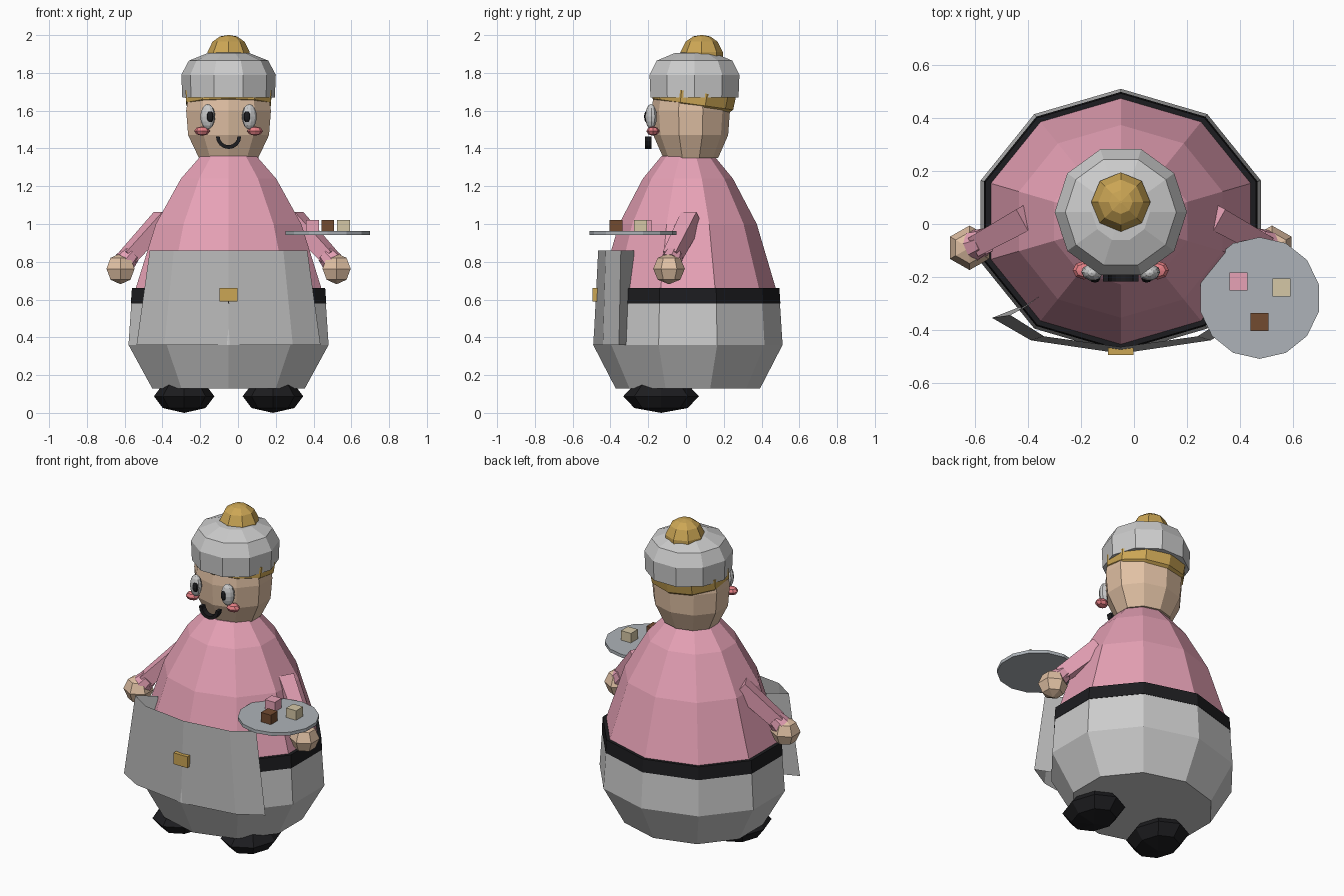
import bpy, bmesh, math
from mathutils import Vector, Matrix

if "Cube" in bpy.data.objects:
    bpy.data.objects.remove(bpy.data.objects["Cube"])

CX = -0.05  # figure's own centre line


def mat(name, r, g, b):
    m = bpy.data.materials.new(name)
    m.diffuse_color = (r, g, b, 1)
    m.use_nodes = True
    m.node_tree.nodes["Principled BSDF"].inputs["Base Color"].default_value = m.diffuse_color
    return m


PINK = mat("pink", 0.80, 0.36, 0.47)
WHITE = mat("white", 0.80, 0.80, 0.78)
GREY = mat("grey", 0.48, 0.48, 0.48)
STEEL = mat("steel", 0.42, 0.45, 0.48)
BLACK = mat("black", 0.012, 0.012, 0.014)
GOLD = mat("gold", 0.60, 0.38, 0.09)
SKIN = mat("skin", 0.75, 0.53, 0.37)
BLUSH = mat("blush", 0.80, 0.22, 0.24)
BROWN = mat("brown", 0.17, 0.07, 0.03)
CREAM = mat("cream", 0.66, 0.57, 0.38)


def finish(name, bm, material, recalc=True):
    if recalc:
        bmesh.ops.recalc_face_normals(bm, faces=bm.faces)
    me = bpy.data.meshes.new(name)
    bm.to_mesh(me)
    bm.free()
    me.materials.append(material)
    ob = bpy.data.objects.new(name, me)
    bpy.context.collection.objects.link(ob)
    return ob


def loft(bm, rings, closed=True):
    vs = [[bm.verts.new(p) for p in ring] for ring in rings]
    n = len(vs[0])
    for a, b in zip(vs, vs[1:]):
        for i in range(n if closed else n - 1):
            j = (i + 1) % n
            bm.faces.new((a[i], a[j], b[j], b[i]))
    return vs


def lathe(name, profile, n, material, start=90, x=CX, y=0.0, sy=1.0, tilt=0):
    """Revolve (radius, z) points with n flat sides; ends are capped."""
    bm = bmesh.new()
    ang = [math.radians(start + 360 * i / n) for i in range(n)]
    rings = [[(r * math.cos(a), sy * r * math.sin(a), z) for a in ang] for r, z in profile]
    vs = loft(bm, rings)
    bm.faces.new(vs[0])
    bm.faces.new(vs[-1])
    if tilt:
        mid = Vector((0, 0, profile[0][1]))
        bmesh.ops.rotate(bm, verts=bm.verts, cent=mid, matrix=Matrix.Rotation(math.radians(tilt), 3, 'X'))
    bmesh.ops.translate(bm, verts=bm.verts, vec=(x, y, 0))
    return finish(name, bm, material)


def ball(name, loc, size, material, u=8, v=6, rot=(0, 0, 0)):
    bm = bmesh.new()
    bmesh.ops.create_uvsphere(bm, u_segments=u, v_segments=v, radius=1)
    ob = finish(name, bm, material)
    ob.location, ob.scale, ob.rotation_euler = loc, size, rot
    return ob


def box(name, loc, size, material):
    bm = bmesh.new()
    bmesh.ops.create_cube(bm, size=1)
    ob = finish(name, bm, material)
    ob.location, ob.scale = loc, size
    return ob


def limb(name, a, b, r1, r2, n, material):
    """Tapered prism between two points."""
    a, b = Vector(a), Vector(b)
    bm = bmesh.new()
    bmesh.ops.create_cone(bm, cap_ends=True, segments=n, radius1=r1, radius2=r2, depth=(b - a).length)
    bmesh.ops.rotate(bm, verts=bm.verts, matrix=Matrix.Rotation(math.pi / n, 3, 'Z'))
    ob = finish(name, bm, material)
    ob.location = (a + b) / 2
    ob.rotation_mode = 'QUATERNION'
    ob.rotation_quaternion = (b - a).to_track_quat('Z', 'Y')
    return ob


# Robe: skirt, belt and top
lathe("skirt", [(0.425, 0.13), (0.557, 0.36), (0.54, 0.60)], 10, WHITE, y=0.01, sy=0.9)
lathe("belt", [(0.544, 0.58), (0.538, 0.66)], 10, BLACK, y=0.01, sy=0.9)
lathe("top", [(0.52, 0.65), (0.405, 1.0), (0.265, 1.24), (0.155, 1.36)], 10, PINK, y=0.01, sy=0.9)

# Head, hair, hat and bobble
lathe("head", [(0.165, 1.35), (0.225, 1.47), (0.236, 1.60), (0.22, 1.70)], 10, SKIN, y=0.025, sy=0.88)
lathe("hair", [(0.19, 1.595), (0.235, 1.635), (0.24, 1.70)], 10, GOLD, y=0.03, sy=0.92, tilt=-8)
lathe("hat", [(0.245, 1.67), (0.25, 1.79), (0.21, 1.865), (0.11, 1.905), (0.02, 1.91)], 10, WHITE, start=0, y=0.045)
lathe("hat_bobble", [(0.112, 1.88), (0.112, 1.91), (0.085, 1.965), (0.045, 1.993), (0.005, 2.0)], 8, GOLD, start=0, y=0.083)

# Apron: sheet wrapped round the front with its side edges folded back
half_low = [(0, -0.49), (0.34, -0.44), (0.487, -0.355), (0.31, -0.285)]
half_high = [(0, -0.465), (0.29, -0.425), (0.417, -0.345), (0.31, -0.275)]
rings = []
for half, z in ((half_low, 0.36), (half_high, 0.86)):
    pts = [(-px, py) for px, py in half[:0:-1]] + half
    rings.append([(CX + px, py, z) for px, py in pts])
bm = bmesh.new()
loft(bm, rings, closed=False)
finish("apron", bm, GREY, recalc=False)
box("buckle", (CX, -0.478, 0.625), (0.095, 0.034, 0.07), GOLD)

# Mouth: swept half ring
bm = bmesh.new()
arc = []
for i in range(9):
    a = math.pi * (1 + i / 8)
    arc.append([(CX + (0.057 + 0.014 * math.cos(t)) * math.cos(a), -0.2 + 0.025 * math.sin(t),
                 1.464 + (0.057 + 0.014 * math.cos(t)) * math.sin(a))
                for t in [math.radians(45 + 90 * k) for k in range(4)]])
vs = loft(bm, arc)
bm.faces.new(vs[0])
bm.faces.new(vs[-1])
finish("mouth", bm, BLACK)

# Paired parts
for side, s in (("left", -1), ("right", 1)):
    ball("eye_" + side, (CX + s * 0.11, -0.185, 1.568), (0.04, 0.03, 0.067), WHITE, 10, 8, (0, 0, s * 0.3))
    ball("pupil_" + side, (CX + s * 0.098, -0.208, 1.568), (0.02, 0.014, 0.031), BLACK, 8, 6)
    ball("cheek_" + side, (CX + s * 0.14, -0.175, 1.492), (0.042, 0.035, 0.025), BLUSH, 8, 4)
    limb("arm_" + side, (CX + s * 0.345, 0.03, 1.03), (CX + s * 0.535, -0.075, 0.825), 0.066, 0.056, 4, PINK)
    limb("cuff_" + side, (CX + s * 0.515, -0.065, 0.84), (CX + s * 0.55, -0.08, 0.80), 0.05, 0.06, 8, PINK)
    ball("hand_" + side, (CX + s * 0.572, -0.09, 0.763), (0.086, 0.084, 0.082), SKIN, 6, 4)
    ball("shoe_" + side, (CX + s * 0.235, -0.132, 0.088), (0.16, 0.2, 0.088), BLACK, 8, 4)

# Tray with three cakes
lathe("tray", [(0.23, 0.942), (0.23, 0.962)], 14, STEEL, x=0.475, y=-0.28)
for name, x, y, m in (("cake_pink", 0.395, -0.217, PINK), ("cake_brown", 0.475, -0.37, BROWN),
                      ("cake_cream", 0.558, -0.24, CREAM)):
    box(name, (x, y, 0.99), (0.068, 0.068, 0.062), m)
